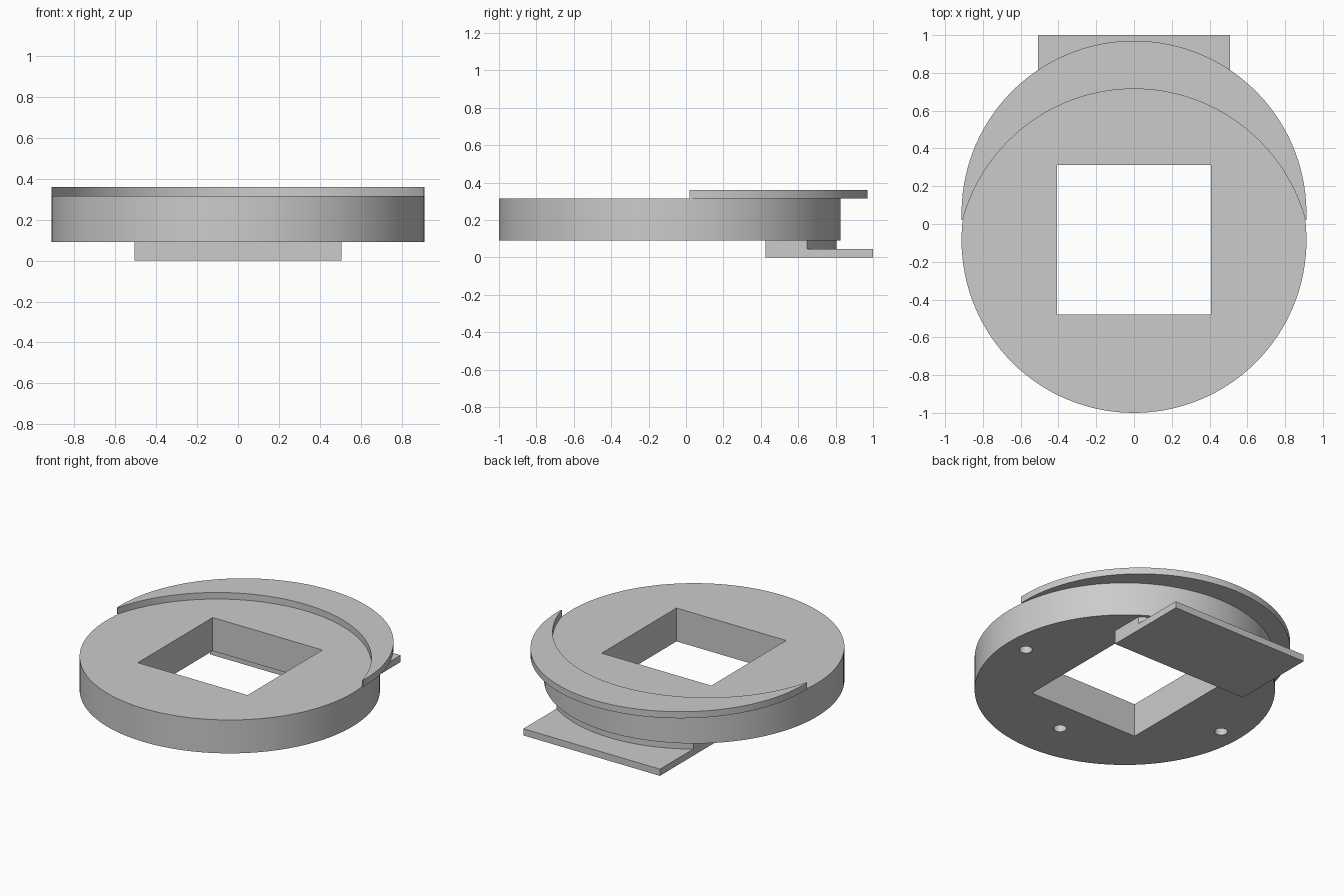
import bpy, bmesh, math
from math import sin, cos, asin

cube = bpy.data.objects.get("Cube")
if cube:
    bpy.data.objects.remove(cube, do_unlink=True)

# Single grey material
grey = bpy.data.materials.new("plain grey")
grey.use_nodes = True
grey.diffuse_color = (0.6, 0.6, 0.6, 1)
grey.node_tree.nodes["Principled BSDF"].inputs["Base Color"].default_value = (0.6, 0.6, 0.6, 1)

DISC_Y, DISC_R = -0.087, 0.913
PLATE_TOP, DISC_BOTTOM, DISC_TOP, LIP_TOP = 0.045, 0.092, 0.316, 0.36


def prism(name, outline, z0, z1):
    """Extrude a flat counter-clockwise outline from z0 to z1."""
    bm = bmesh.new()
    face = bm.faces.new([bm.verts.new((x, y, z0)) for x, y in outline])
    result = bmesh.ops.extrude_face_region(bm, geom=[face])
    top = [v for v in result["geom"] if isinstance(v, bmesh.types.BMVert)]
    bmesh.ops.translate(bm, verts=top, vec=(0, 0, z1 - z0))
    bmesh.ops.recalc_face_normals(bm, faces=bm.faces)
    mesh = bpy.data.meshes.new(name)
    bm.to_mesh(mesh)
    bm.free()
    mesh.materials.append(grey)
    obj = bpy.data.objects.new(name, mesh)
    bpy.context.collection.objects.link(obj)
    return obj


def arc(cy, r, a0, a1, n, cx=0):
    """Points along an arc, angles in radians."""
    steps = [a0 + (a1 - a0) * i / n for i in range(n + 1)]
    return [(cx + r * cos(a), cy + r * sin(a)) for a in steps]


def circle(cx, cy, r, n):
    return arc(cy, r, 0, math.tau, n, cx)[:-1]


def rect(x, y0, y1):
    return [(-x, y0), (x, y0), (x, y1), (-x, y1)]


def smooth(obj):
    bpy.ops.object.select_all(action="DESELECT")
    obj.select_set(True)
    bpy.context.view_layer.objects.active = obj
    bpy.ops.object.shade_smooth_by_angle(angle=math.radians(30))


def cut(obj, cutter):
    """Subtract the cutter, then discard it."""
    cutter.hide_render = True
    mod = obj.modifiers.new("cut", "BOOLEAN")
    mod.operation, mod.solver, mod.object = "DIFFERENCE", "EXACT", cutter
    bpy.context.view_layer.objects.active = obj
    bpy.ops.object.modifier_apply(modifier=mod.name)
    bpy.data.objects.remove(cutter, do_unlink=True)


# Round body with a square opening and blind screw holes underneath
body = prism("round_body", circle(0, DISC_Y, DISC_R, 128), DISC_BOTTOM, DISC_TOP)
cut(body, prism("opening_cutter", rect(0.407, -0.48, 0.313), 0, 0.5))
for x, y in ((0.775, -0.1), (-0.775, -0.1), (0, -0.7)):
    cut(body, prism("hole_cutter", circle(x, y, 0.04, 24), 0, DISC_BOTTOM + 0.12))
smooth(body)

# Crescent lip on top, overhanging the back
LIP_Y, INNER_Y, INNER_R, TIP_Y = 0.057, -0.225, 0.94, 0.02
a_out = asin((TIP_Y - LIP_Y) / DISC_R)
a_in = asin((TIP_Y - INNER_Y) / INNER_R)
outline = arc(LIP_Y, DISC_R, a_out, math.pi - a_out, 64)
outline += arc(INNER_Y, INNER_R, math.pi - a_in, a_in, 64)
smooth(prism("crescent_lip", outline, DISC_TOP, LIP_TOP))

# Tongue plate at the back and its round-backed spacer
TONGUE_X, TONGUE_FRONT, SPACER_R = 0.507, 0.425, 0.892
prism("tongue_plate", rect(TONGUE_X, TONGUE_FRONT, 1), 0, PLATE_TOP)
a = math.acos(TONGUE_X / SPACER_R)
outline = [(-TONGUE_X, TONGUE_FRONT), (TONGUE_X, TONGUE_FRONT)]
outline += arc(DISC_Y, SPACER_R, a, math.pi - a, 32)
smooth(prism("tongue_spacer", outline, PLATE_TOP, DISC_BOTTOM))
